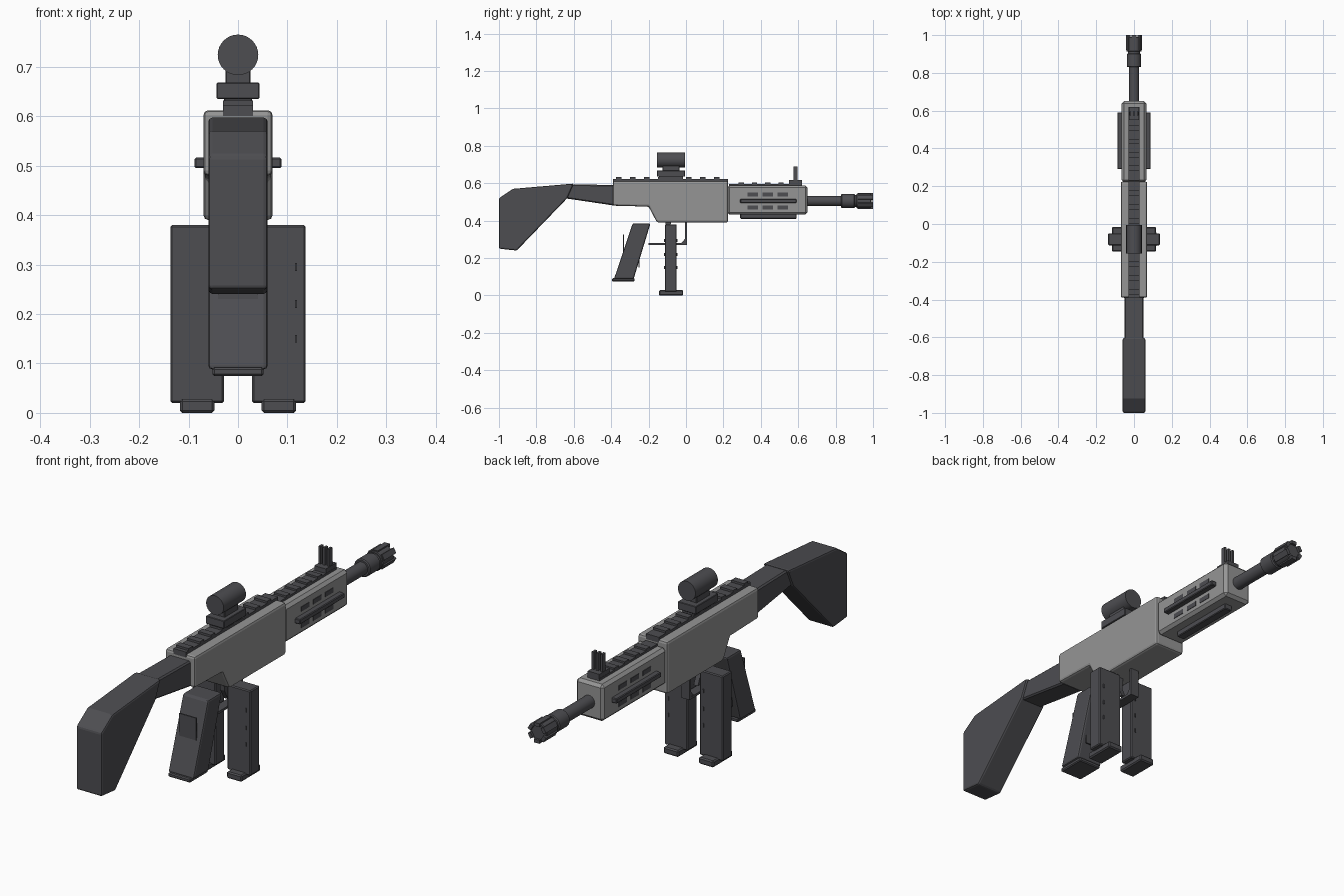
import bpy, bmesh, math
from mathutils import Matrix, Vector

if "Cube" in bpy.data.objects:
    bpy.data.objects.remove(bpy.data.objects["Cube"])


def material(name, rgb):
    m = bpy.data.materials.new(name)
    m.diffuse_color = (*rgb, 1)
    m.use_nodes = True
    m.node_tree.nodes["Principled BSDF"].inputs["Base Color"].default_value = m.diffuse_color
    return m


LIGHT = material("light_grey", (0.30, 0.30, 0.30))
DARK = material("dark_grey", (0.075, 0.075, 0.083))


def finish(name, bm, mat, bevel=0.0, segments=1):
    bmesh.ops.recalc_face_normals(bm, faces=bm.faces)
    me = bpy.data.meshes.new(name)
    bm.to_mesh(me)
    bm.free()
    me.materials.append(mat)
    ob = bpy.data.objects.new(name, me)
    bpy.context.collection.objects.link(ob)
    if bevel:
        mod = ob.modifiers.new("bevel", 'BEVEL')
        mod.width = bevel
        mod.segments = segments
        mod.limit_method = 'ANGLE'
    return ob


def add_box(bm, x0, x1, y0, y1, z0, z1):
    c = Vector((x0 + x1, y0 + y1, z0 + z1)) / 2
    s = Matrix.Diagonal((x1 - x0, y1 - y0, z1 - z0, 1))
    bmesh.ops.create_cube(bm, size=1, matrix=Matrix.Translation(c) @ s)


def boxes(name, mat, dims, bevel=0.0):
    bm = bmesh.new()
    for d in dims:
        add_box(bm, *d)
    return finish(name, bm, mat, bevel)


def profile(name, mat, pts, half, bevel=0.0, segments=1):
    """Extrude a (y, z) outline across x."""
    bm = bmesh.new()
    f = bm.faces.new([bm.verts.new((-half, y, z)) for y, z in pts])
    r = bmesh.ops.extrude_face_region(bm, geom=[f])
    vs = [v for v in r["geom"] if isinstance(v, bmesh.types.BMVert)]
    bmesh.ops.translate(bm, verts=vs, vec=(2 * half, 0, 0))
    return finish(name, bm, mat, bevel, segments)


def tube(name, mat, y0, y1, z, r, bevel=0.0):
    """Cylinder running along y."""
    bm = bmesh.new()
    m = Matrix.Translation((0, (y0 + y1) / 2, z)) @ Matrix.Rotation(math.pi / 2, 4, 'X')
    bmesh.ops.create_cone(bm, cap_ends=True, segments=32, radius1=r, radius2=r,
                          depth=y1 - y0, matrix=m)
    ob = finish(name, bm, mat, bevel)
    bpy.context.view_layer.objects.active = ob
    ob.select_set(True)
    bpy.ops.object.shade_smooth_by_angle(angle=math.radians(30))
    ob.select_set(False)
    return ob


# Main body
profile("receiver", LIGHT, [(-.39, .612), (.225, .612), (.225, .39), (-.155, .39),
                            (-.20, .475), (-.39, .48)], .07, .01, 2)
boxes("handguard", LIGHT, [(-.065, .065, .22, .65, .432, .588)], .012)

# Stock and neck
profile("stock", DARK, [(-1, .52), (-.925, .57), (-.60, .598), (-.635, .52),
                        (-.905, .24), (-1, .25)], .06, .008, 2)
profile("stock_neck", DARK, [(-.64, .595), (-.38, .59), (-.38, .48), (-.65, .52)], .05, .006)

# Top rails with cross slats
slats = [(-.03, .03, -.39, .225, .60, .623)]
slats += [(-.03, .03, y - .014, y + .014, .62, .632) for y in (-.36 + .075 * i for i in range(8))]
boxes("receiver_rail", DARK, slats)
slats = [(-.028, .028, .23, .62, .58, .597)]
slats += [(-.028, .028, y - .014, y + .014, .595, .605) for y in (.295 + .071 * i for i in range(4))]
boxes("handguard_rail", DARK, slats)

# Handguard side rails, bottom rail and vent slots
for s, side in ((1, "right"), (-1, "left")):
    x0, x1 = sorted((s * .06, s * .088))
    boxes("side_rail_" + side, DARK, [(x0, x1, .29, .59, .495, .516)], .003)
    x0, x1 = sorted((s * .06, s * .067))
    boxes("vent_slots_" + side, DARK,
          [(x0, x1, y, y + .055, z - .01, z + .01) for y in (.33, .41, .49) for z in (.47, .54)])
boxes("bottom_rail", DARK, [(-.018, .018, .29, .59, .41, .44)], .003)

# Barrel and muzzle
BZ = .505
tube("barrel", DARK, .62, .84, BZ, .027)
tube("muzzle_collar", DARK, .83, .903, BZ, .038, .004)
tube("muzzle_neck", DARK, .89, .925, BZ, .033)
tube("muzzle_tip", DARK, .912, .99, BZ, .039, .003)
bm = bmesh.new()
for i in range(6):
    n = len(bm.verts)
    add_box(bm, .028, .0425, .92, 1.0, -.012, .012)
    bm.verts.ensure_lookup_table()
    bmesh.ops.transform(bm, verts=bm.verts[n:], matrix=Matrix.Translation((0, 0, BZ))
                        @ Matrix.Rotation(math.pi / 3 * i + math.pi / 6, 4, 'Y'))
finish("muzzle_prongs", bm, DARK)

# Tube sight on its mount
boxes("sight_mount", DARK, [(-.043, .043, -.155, -.005, .635, .668),
                            (-.028, .028, -.145, -.015, .615, .64),
                            (-.025, .025, -.125, -.035, .66, .70)], .002)
tube("sight_tube", DARK, -.155, -.005, .724, .041)

# Front sight with three posts
boxes("front_sight", DARK, [(-.027, .027, .55, .62, .59, .616)]
      + [(x - .005, x + .005, .575, .596, .61, .69) for x in (-.02, 0, .02)])

# Grip
profile("grip", DARK, [(-.285, .385), (-.19, .385), (-.28, .088), (-.385, .088)], .06, .008, 2)
boxes("grip_base", DARK, [(-.052, .052, -.395, -.275, .075, .092)], .004)
boxes("grip_straps", DARK, [(-.04, .04, -.337, -.331, .20, .325),
                            (-.04, .04, -.254, -.249, .15, .25)])

# Trigger and guard
boxes("trigger_guard", DARK, [(-.02, .02, -.20, .005, .27, .28),
                              (-.02, .02, -.005, .005, .27, .40)])
profile("guard_corner", DARK, [(-.03, .275), (0, .275), (0, .31), (-.012, .295)], .018)
profile("trigger", DARK, [(-.11, .40), (-.08, .40), (-.085, .345), (-.065, .30),
                          (-.08, .30), (-.105, .345)], .01)

# Twin magazines
for cx, side in ((.0825, "right"), (-.0825, "left")):
    boxes("magazine_" + side, DARK, [(cx - .0545, cx + .0545, -.113, -.05, .02, .38)], .004)
    boxes("magazine_base_" + side, DARK, [(cx - .035, cx + .035, -.145, -.015, 0, .028)], .005)
    boxes("magazine_studs_" + side, DARK,
          [(cx + .033, cx + .037, -.117, -.046, z - .008, z + .008) for z in (.15, .22, .295)])
